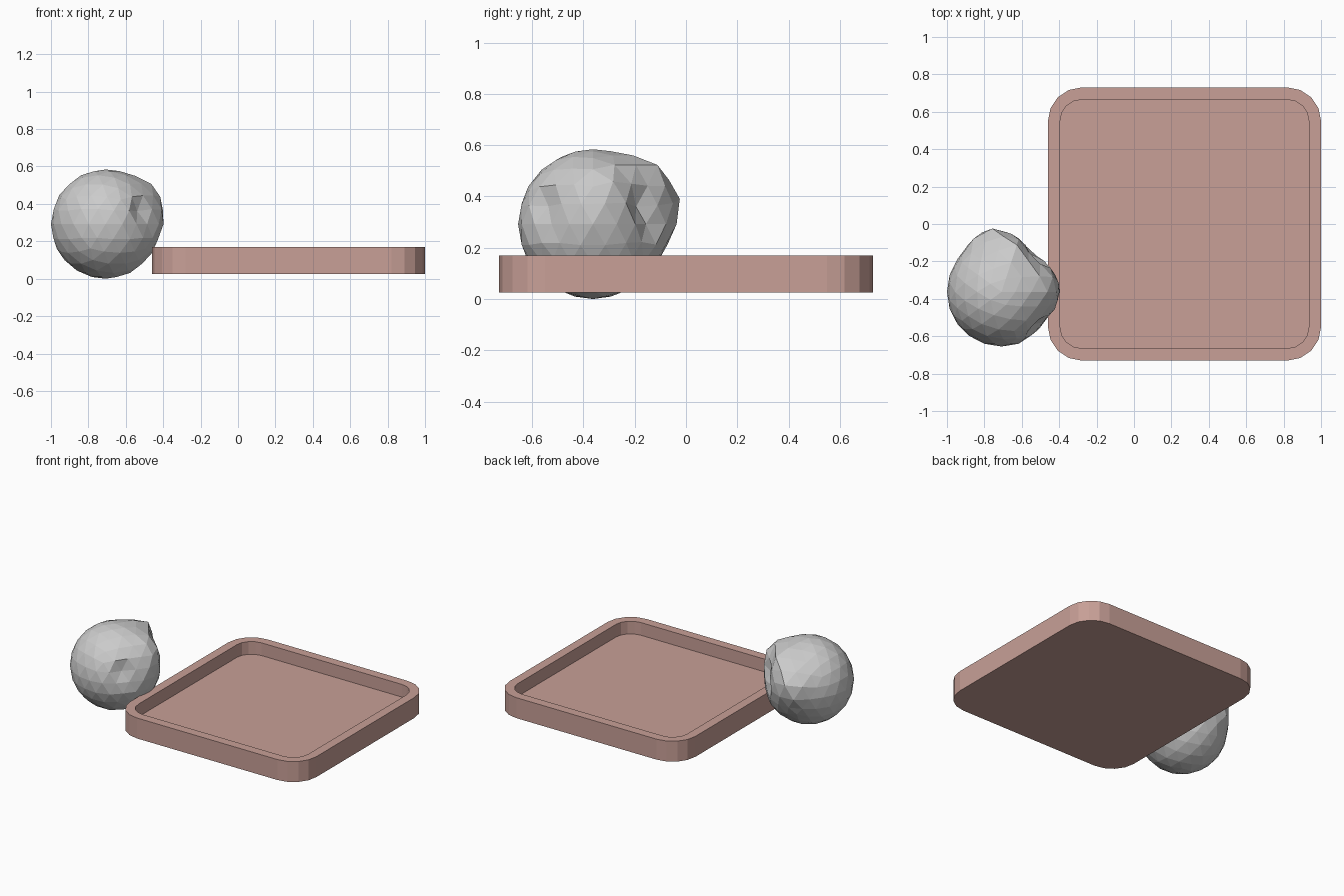
import bpy, bmesh, math
from mathutils import Vector

if "Cube" in bpy.data.objects:
    bpy.data.objects.remove(bpy.data.objects["Cube"])


def make_object(name, bm):
    bmesh.ops.recalc_face_normals(bm, faces=bm.faces)
    mesh = bpy.data.meshes.new(name)
    bm.to_mesh(mesh)
    bm.free()
    obj = bpy.data.objects.new(name, mesh)
    bpy.context.collection.objects.link(obj)
    return obj


def rounded_square(bm, half, radius, z, segments=4):
    """Ring of vertices around a square with rounded corners."""
    ring = []
    c = half - radius
    for k, (sx, sy) in enumerate([(1, 1), (-1, 1), (-1, -1), (1, -1)]):
        for i in range(segments + 1):
            a = math.pi / 2 * (k + i / segments)
            ring.append(bm.verts.new((TRAY_X + sx * c + radius * math.cos(a),
                                      sy * c + radius * math.sin(a), z)))
    return ring


# Tray: outer wall, flat rim, inner wall and sunken floor
TRAY_X = 0.27
bm = bmesh.new()
rings = [rounded_square(bm, *p) for p in [
    (0.73, 0.18, 0.025), (0.73, 0.18, 0.17),
    (0.665, 0.115, 0.17), (0.665, 0.115, 0.08)]]
for a, b in zip(rings, rings[1:]):
    for i in range(len(a)):
        j = (i + 1) % len(a)
        bm.faces.new((a[i], a[j], b[j], b[i]))
bm.faces.new(rings[0])
bm.faces.new(rings[-1])
tray = make_object("tray", bm)
mat = bpy.data.materials.new("dusty_pink")
mat.diffuse_color = (0.58, 0.35, 0.31, 1)
mat.use_nodes = True
mat.node_tree.nodes["Principled BSDF"].inputs["Base Color"].default_value = mat.diffuse_color
tray.data.materials.append(mat)

# Faceted ball with raised lumps and chipped hollows: direction, height, spread
SHAPING = [
    ((-0.22, 1.0, 0.25), 0.065, 0.40),
    ((0.25, 0.75, 0.68), 0.055, 0.32),
    ((0.80, 0.15, 0.60), 0.040, 0.35),
    ((1.0, 0.0, 0.15), 0.020, 0.35),
    ((0.65, -0.60, 0.17), -0.050, 0.22),
    ((0.62, 0.72, -0.05), -0.045, 0.20),
    ((0.62, 0.70, 0.35), -0.060, 0.20),
]
bm = bmesh.new()
bmesh.ops.create_icosphere(bm, subdivisions=3, radius=0.29)
for v in bm.verts:
    n = v.co.normalized()
    r = 0.292
    for d, height, spread in SHAPING:
        angle = n.angle(Vector(d))
        r += height * math.exp(-(angle / spread) ** 2)
    v.co = n * r
ball = make_object("chipped_ball", bm)
ball.location = (-0.708, -0.363, 0.292)
